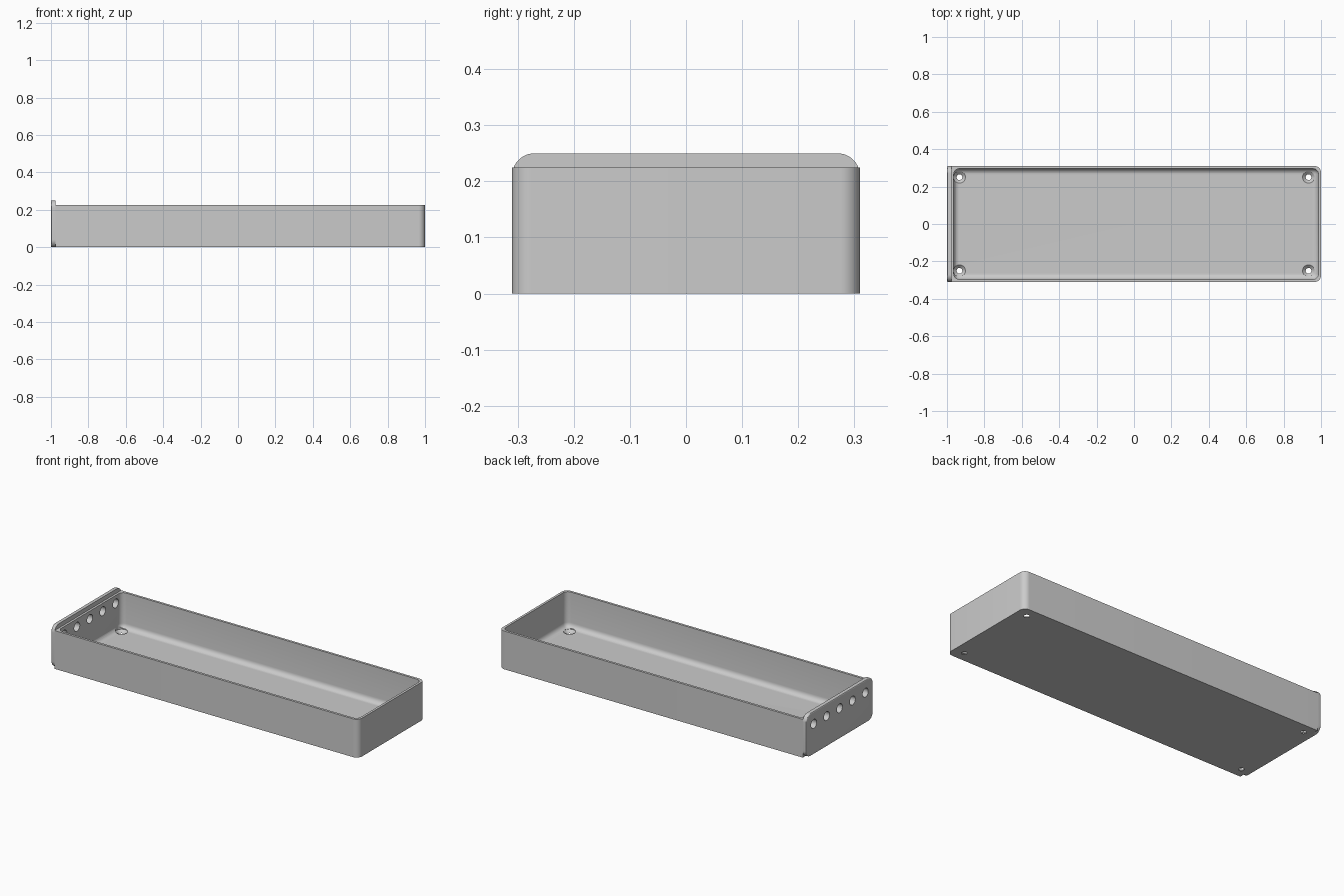
import bpy, bmesh
from math import pi
from mathutils import Matrix, Vector

if "Cube" in bpy.data.objects:
    bpy.data.objects.remove(bpy.data.objects["Cube"])

GREY = (0.6, 0.6, 0.6, 1)
grey = bpy.data.materials.new("plain grey")
grey.use_nodes = True
grey.diffuse_color = GREY
grey.node_tree.nodes["Principled BSDF"].inputs["Base Color"].default_value = GREY


def add_object(name, bm):
    mesh = bpy.data.meshes.new(name)
    bmesh.ops.recalc_face_normals(bm, faces=bm.faces)
    bm.to_mesh(mesh)
    bm.free()
    mesh.materials.append(grey)
    obj = bpy.data.objects.new(name, mesh)
    bpy.context.collection.objects.link(obj)
    return obj


def round_edges(bm, rule, radius, segments):
    """Round the edges whose two end points satisfy the rule."""
    edges = [e for e in bm.edges if rule(e.verts[0].co, e.verts[1].co)]
    bmesh.ops.bevel(bm, geom=edges, offset=radius, segments=segments,
                    profile=0.5, affect='EDGES')


def block(low, high):
    low, high = Vector(low), Vector(high)
    bm = bmesh.new()
    bmesh.ops.create_cube(bm, size=1)
    bmesh.ops.scale(bm, vec=high - low, verts=bm.verts)
    bmesh.ops.translate(bm, vec=(low + high) / 2, verts=bm.verts)
    return bm


def add_cone(bm, r_low, r_high, depth, matrix):
    bmesh.ops.create_cone(bm, cap_ends=True, segments=40, radius1=r_low,
                          radius2=r_high, depth=depth, matrix=matrix)


def cut(obj, cutter):
    mod = obj.modifiers.new("cut", 'BOOLEAN')
    mod.operation, mod.solver, mod.object = 'DIFFERENCE', 'EXACT', cutter
    bpy.context.view_layer.objects.active = obj
    bpy.ops.object.modifier_apply(modifier=mod.name)


WALL_X, HALF_Y, FLOOR = -0.977, 0.31, 0.016

# Tray shell, rounded at the free end
bm = block((WALL_X, -HALF_Y, 0), (1, HALF_Y, 0.225))
round_edges(bm, lambda a, b: min(a.x, b.x) > 0.9 and abs(a.z - b.z) > 0.1, 0.035, 8)
tray = add_object("tray", bm)

# Cavity with rounded corners and a rounded floor edge
bm = block((-0.964, -0.296, FLOOR), (0.986, 0.296, 0.3))
round_edges(bm, lambda a, b: min(a.z, b.z) < 0.1, 0.03, 6)
cavity = add_object("cavity_cutter", bm)

# End plate with rounded corners and a softened outer rim
bm = block((-1, -HALF_Y, 0), (WALL_X, HALF_Y, 0.25))
round_edges(bm, lambda a, b: abs(a.x - b.x) > 0.01, 0.04, 10)
round_edges(bm, lambda a, b: max(a.x, b.x) < -0.999, 0.005, 3)
plate = add_object("end_plate", bm)

# Countersunk screw holes in the floor
bm = bmesh.new()
for x in (-0.933, 0.933):
    for y in (-0.25, 0.25):
        add_cone(bm, 0.015, 0.032, FLOOR, Matrix.Translation((x, y, FLOOR / 2)))
sinks = add_object("countersink_cutter", bm)
bm = bmesh.new()
for x in (-0.933, 0.933):
    for y in (-0.25, 0.25):
        add_cone(bm, 0.015, 0.015, 0.1, Matrix.Translation((x, y, 0)))
screws = add_object("screw_hole_cutter", bm)
bm = bmesh.new()
for x in (-0.933, 0.933):
    for y in (-0.25, 0.25):
        add_cone(bm, 0.032, 0.032, 0.04, Matrix.Translation((x, y, FLOOR + 0.0199)))
heads = add_object("screw_head_cutter", bm)

# Row of round holes through the plate and the wall behind it
bm = bmesh.new()
for i in range(-2, 3):
    add_cone(bm, 0.026, 0.026, 0.12, Matrix.Translation((-0.98, i * 0.12, 0.178))
             @ Matrix.Rotation(pi / 2, 4, 'Y'))
row = add_object("plate_hole_cutter", bm)

cutters = (cavity, heads, sinks, screws, row)
for cutter in cutters:
    cut(tray, cutter)
cut(plate, row)
for cutter in cutters:
    bpy.data.objects.remove(cutter)

# Smooth the rounded surfaces, keep real edges sharp
for obj in (tray, plate):
    bpy.ops.object.select_all(action='DESELECT')
    obj.select_set(True)
    bpy.context.view_layer.objects.active = obj
    bpy.ops.object.shade_smooth_by_angle(angle=pi / 6)
